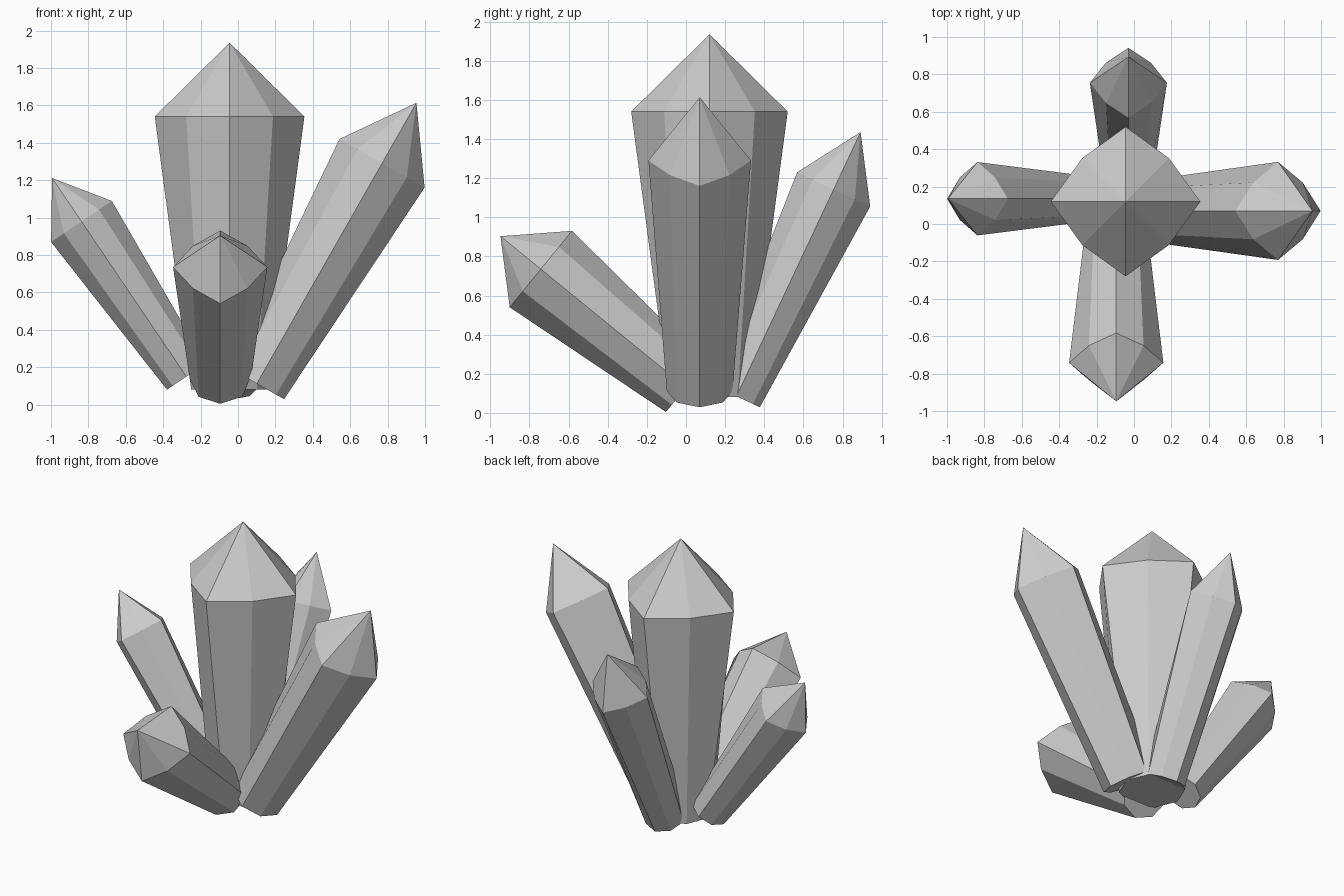
import bpy, bmesh
from math import cos, sin, pi
from mathutils import Vector

if "Cube" in bpy.data.objects:
    bpy.data.objects.remove(bpy.data.objects["Cube"])


def crystal(name, base, shoulder, r_base, r_top, tip):
    """Eight-sided tapering shaft, nearly square at the shoulder, with a pointed tip."""
    base, shoulder = Vector(base), Vector(shoulder)
    axis = (shoulder - base).normalized()
    # keep ring corners in the plane of the tilt
    side = Vector((1, 0, 0)) if abs(axis.x) < 0.01 else Vector((0, 1, 0))
    other = axis.cross(side)
    bm = bmesh.new()

    def ring(centre, r, mid):
        verts = []
        for i in range(8):
            a = i * pi / 4
            k = r * (mid if i % 2 else 1.0)
            verts.append(bm.verts.new(centre + side * (k * cos(a)) + other * (k * sin(a))))
        return verts

    low = ring(base, r_base, 1.0)
    high = ring(shoulder, r_top, 0.82)
    apex = bm.verts.new(shoulder + axis * tip)
    bm.faces.new(low[::-1])
    for i in range(8):
        j = (i + 1) % 8
        bm.faces.new((low[i], low[j], high[j], high[i]))
        bm.faces.new((high[i], high[j], apex))
    bmesh.ops.recalc_face_normals(bm, faces=bm.faces)
    mesh = bpy.data.meshes.new(name)
    bm.to_mesh(mesh)
    bm.free()
    bpy.context.collection.objects.link(bpy.data.objects.new(name, mesh))


# Upright central crystal
crystal("centre_crystal", (-0.045, 0.12, 0.08), (-0.045, 0.12, 1.54), 0.205, 0.40, 0.395)
# Leaning crystals around it
crystal("right_crystal", (0.10, 0.07, 0.112), (0.77, 0.07, 1.29), 0.168, 0.262, 0.372)
crystal("left_crystal", (-0.276, 0.135, 0.15), (-0.837, 0.135, 0.979), 0.125, 0.196, 0.28)
crystal("back_crystal", (-0.03, 0.258, 0.085), (-0.03, 0.755, 1.143), 0.132, 0.206, 0.323)
crystal("front_crystal", (-0.095, 0.0, 0.13), (-0.095, -0.742, 0.735), 0.162, 0.252, 0.266)
